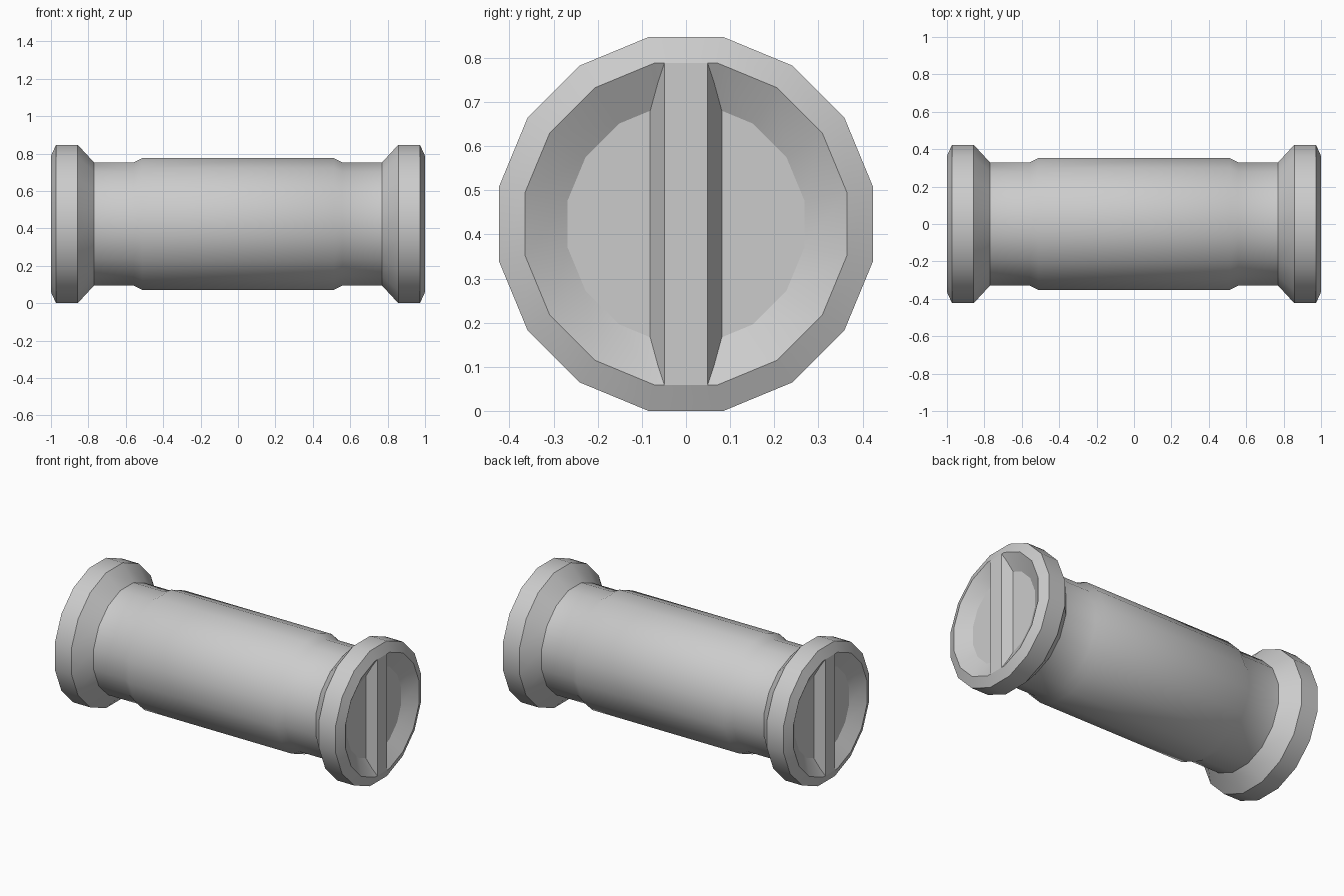
import bpy, bmesh, math

if "Cube" in bpy.data.objects:
    bpy.data.objects.remove(bpy.data.objects["Cube"])

SIDES = 16
APO = 0.4235                                   # flat-to-centre size of the flange
K = 1 / math.cos(math.pi / SIDES)              # flat radius -> corner radius
DEPTH = 0.057                                  # recess depth


def finish(name, bm):
    bmesh.ops.recalc_face_normals(bm, faces=bm.faces)
    me = bpy.data.meshes.new(name)
    bm.to_mesh(me)
    bm.free()
    ob = bpy.data.objects.new(name, me)
    bpy.context.collection.objects.link(ob)
    bpy.ops.object.select_all(action='DESELECT')
    ob.select_set(True)
    bpy.context.view_layer.objects.active = ob
    bpy.ops.object.shade_smooth_by_angle(angle=math.radians(30))
    return ob


# Spool: half profile (x, flat radius) from recess floor to mid body, mirrored
half = [(1 - DEPTH, 0.268), (1.0, 0.364), (0.973, APO), (0.857, APO),
        (0.77, 0.329), (0.557, 0.329), (0.512, 0.352)]
profile = half + [(-x, r) for x, r in reversed(half)]
bm = bmesh.new()
rings = []
for x, r in profile:
    ring = []
    for i in range(SIDES):
        a = 2 * math.pi * (i + 0.5) / SIDES
        ring.append(bm.verts.new((x, r * K * math.cos(a), APO + r * K * math.sin(a))))
    rings.append(ring)
for a, b in zip(rings, rings[1:]):
    for i in range(SIDES):
        j = (i + 1) % SIDES
        bm.faces.new((a[i], a[j], b[j], b[i]))
bm.faces.new(rings[0])
bm.faces.new(rings[-1])
finish("spool_body", bm)

# Tapered grip bar across the recess at each end
for side, label in ((1, "right"), (-1, "left")):
    bm = bmesh.new()
    loops = []
    for x, y, z in ((1.0, 0.049, 0.364), (1 - DEPTH, 0.081, 0.268)):
        loops.append([bm.verts.new((side * x, sy * y, APO + sz * z))
                      for sy, sz in ((-1, -1), (1, -1), (1, 1), (-1, 1))])
    for i in range(4):
        j = (i + 1) % 4
        bm.faces.new((loops[0][i], loops[0][j], loops[1][j], loops[1][i]))
    bm.faces.new(loops[0])
    bm.faces.new(loops[1])
    finish("grip_bar_" + label, bm)
